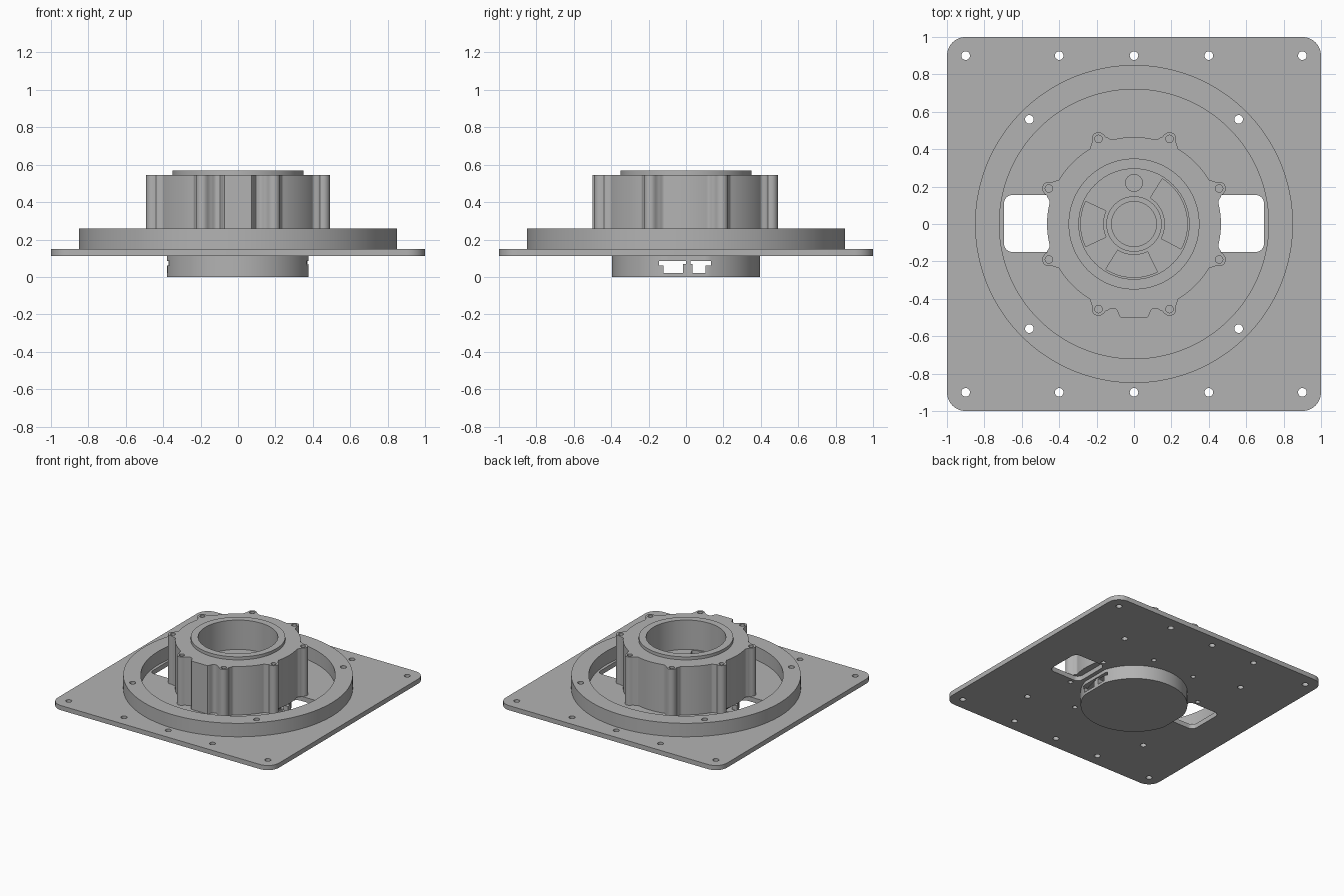
import bpy, bmesh
from math import sin, cos, pi, radians, sqrt, asin, atan2, hypot

if "Cube" in bpy.data.objects:
    bpy.data.objects.remove(bpy.data.objects["Cube"])

GREY = (0.45, 0.45, 0.45, 1)
mat = bpy.data.materials.new("grey metal")
mat.use_nodes = True
mat.diffuse_color = GREY
mat.node_tree.nodes["Principled BSDF"].inputs["Base Color"].default_value = GREY


def prism(name, outline, z0, z1):
    """Extrude a flat outline from z0 to z1."""
    bm = bmesh.new()
    face = bm.faces.new([bm.verts.new((x, y, z0)) for x, y in outline])
    top = bmesh.ops.extrude_face_region(bm, geom=[face])["geom"]
    verts = [v for v in top if isinstance(v, bmesh.types.BMVert)]
    bmesh.ops.translate(bm, verts=verts, vec=(0, 0, z1 - z0))
    bmesh.ops.recalc_face_normals(bm, faces=bm.faces)
    mesh = bpy.data.meshes.new(name)
    bm.to_mesh(mesh)
    bm.free()
    mesh.materials.append(mat)
    ob = bpy.data.objects.new(name, mesh)
    bpy.context.collection.objects.link(ob)
    return ob


def circle(r, x=0, y=0, n=96):
    return [(x + r * cos(2 * pi * i / n), y + r * sin(2 * pi * i / n)) for i in range(n)]


def rounded(x0, x1, y0, y1, r, n=8):
    corners = [(x1 - r, y1 - r), (x0 + r, y1 - r), (x0 + r, y0 + r), (x1 - r, y0 + r)]
    return [(cx + r * cos(pi / 2 * (q + i / n)), cy + r * sin(pi / 2 * (q + i / n)))
            for q, (cx, cy) in enumerate(corners) for i in range(n + 1)]


def box(x0, x1, y0, y1):
    return [(x0, y0), (x1, y0), (x1, y1), (x0, y1)]


def sector(r0, r1, a0, a1, n=16):
    angles = [radians(a0 + (a1 - a0) * i / n) for i in range(n + 1)]
    return ([(r1 * cos(a), r1 * sin(a)) for a in angles]
            + [(r0 * cos(a), r0 * sin(a)) for a in reversed(angles)])


def cut(ob, outline, z0, z1):
    """Subtract a prism and throw the cutter away."""
    cutter = prism("cutter", outline, z0, z1)
    cutter.hide_render = True
    mod = ob.modifiers.new("cut", "BOOLEAN")
    mod.operation, mod.solver, mod.object = "DIFFERENCE", "EXACT", cutter
    bpy.context.view_layer.objects.active = ob
    bpy.ops.object.modifier_apply(modifier=mod.name)
    mesh = cutter.data
    bpy.data.objects.remove(cutter)
    bpy.data.meshes.remove(mesh)


# Hole positions
signs = [(sx, sy) for sx in (-1, 1) for sy in (-1, 1)]
edge_holes = [(x, y) for x in (-0.9, -0.4, 0, 0.4, 0.9) for y in (-0.9, 0.9)]
ring_holes = [(0.56 * sx, 0.56 * sy) for sx, sy in signs]
boss_holes = [(a * sx, b * sy) for sx, sy in signs for a, b in ((0.19, 0.455), (0.455, 0.19))]

# Base plate with screw holes and two side openings
plate = prism("base_plate", rounded(-1, 1, -1, 1, 0.1), 0.112, 0.15)
for x, y in edge_holes + ring_holes:
    cut(plate, circle(0.023, x, y, 20), 0, 0.3)
for x, y in boss_holes:
    cut(plate, circle(0.018, x, y, 20), 0, 0.3)
for x0, x1 in ((-0.695, -0.41), (0.45 - 0.04, 0.695)):
    cut(plate, rounded(x0, x1, -0.15, 0.155, 0.045), 0, 0.3)

# Raised outer ring
ring = prism("outer_ring", circle(0.85, n=128), 0.15, 0.26)
cut(ring, circle(0.72, n=128), 0.1, 0.4)
for x, y in ring_holes:
    cut(ring, circle(0.023, x, y, 20), 0, 0.4)

# Housing outline: round body, eight filleted screw bosses and a front lug
BODY, BOSS = 0.465, 0.036


def ease(t):
    t = min(max(t, 0), 1)
    return t * t * (3 - 2 * t)


def angle_gap(a, b):
    return abs((a - b + pi) % (2 * pi) - pi)


def housing_radius(a):
    r = BODY
    for x, y in boss_holes:
        c, d = hypot(x, y), angle_gap(a, atan2(y, x))
        edge = asin(BOSS / c)
        if d < edge:
            r = max(r, c * cos(d) + sqrt(BOSS ** 2 - (c * sin(d)) ** 2))
        else:
            side = sqrt(c * c - BOSS ** 2)
            r = max(r, side + (BODY - side) * ease((d - edge) / 0.07))
    d = angle_gap(a, -pi / 2)
    flat = 0.5 / cos(min(d, 0.14))
    return max(r, flat + (BODY - flat) * ease((d - 0.14) / 0.07))


angles = [2 * pi * i / 480 for i in range(480)]
outline = [(housing_radius(a) * cos(a), housing_radius(a) * sin(a)) for a in angles]
FLOOR = 0.33
housing = prism("housing", outline, 0.15, 0.545)
cut(housing, circle(0.295), FLOOR, 0.7)
for x, y in boss_holes:
    cut(housing, circle(0.02, x, y, 20), 0.45, 0.7)

# Recesses in the housing floor
for a0, a1 in ((-28, 58), (155, 205), (238, 296)):
    cut(housing, sector(0.165, 0.285, a0, a1), FLOOR - 0.08, FLOOR + 0.1)
cut(housing, circle(0.045, 0, 0.22, 32), FLOOR - 0.08, FLOOR + 0.1)
cut(housing, circle(0.12), FLOOR - 0.1, FLOOR + 0.1)

# Collar on the housing and central hub inside it
collar = prism("top_collar", circle(0.35), 0.545, 0.57)
cut(collar, circle(0.295), 0.5, 0.6)
hub = prism("center_hub", circle(0.148), FLOOR, FLOOR + 0.03)
cut(hub, circle(0.12), FLOOR - 0.1, FLOOR + 0.1)

# Lower cup with flattened sides and stepped windows through both sides
cup_outline = [(min(max(x, -0.38), 0.378), y) for x, y in circle(0.395, n=128)]
cup = prism("lower_cup", cup_outline, 0, 0.112)
cut(cup, circle(0.355), 0.018, 0.2)
cut(cup, box(-0.5, 0.5, -0.12, 0.105), 0.022, 0.065)
cut(cup, box(-0.5, 0.5, -0.145, 0.135), 0.062, 0.085)

# Connector post and its thin upper pin in the window
prism("connector_post", box(0.33, 0.376, -0.015, 0.035), 0.015, 0.07)
prism("connector_pin", box(0.34, 0.37, 0.0, 0.025), 0.07, 0.09)

# Smooth curved walls, keep edges sharp
bpy.ops.object.select_all(action="DESELECT")
for ob in bpy.context.scene.objects:
    if ob.type == "MESH":
        ob.select_set(True)
bpy.context.view_layer.objects.active = plate
bpy.ops.object.shade_smooth_by_angle(angle=radians(30))
